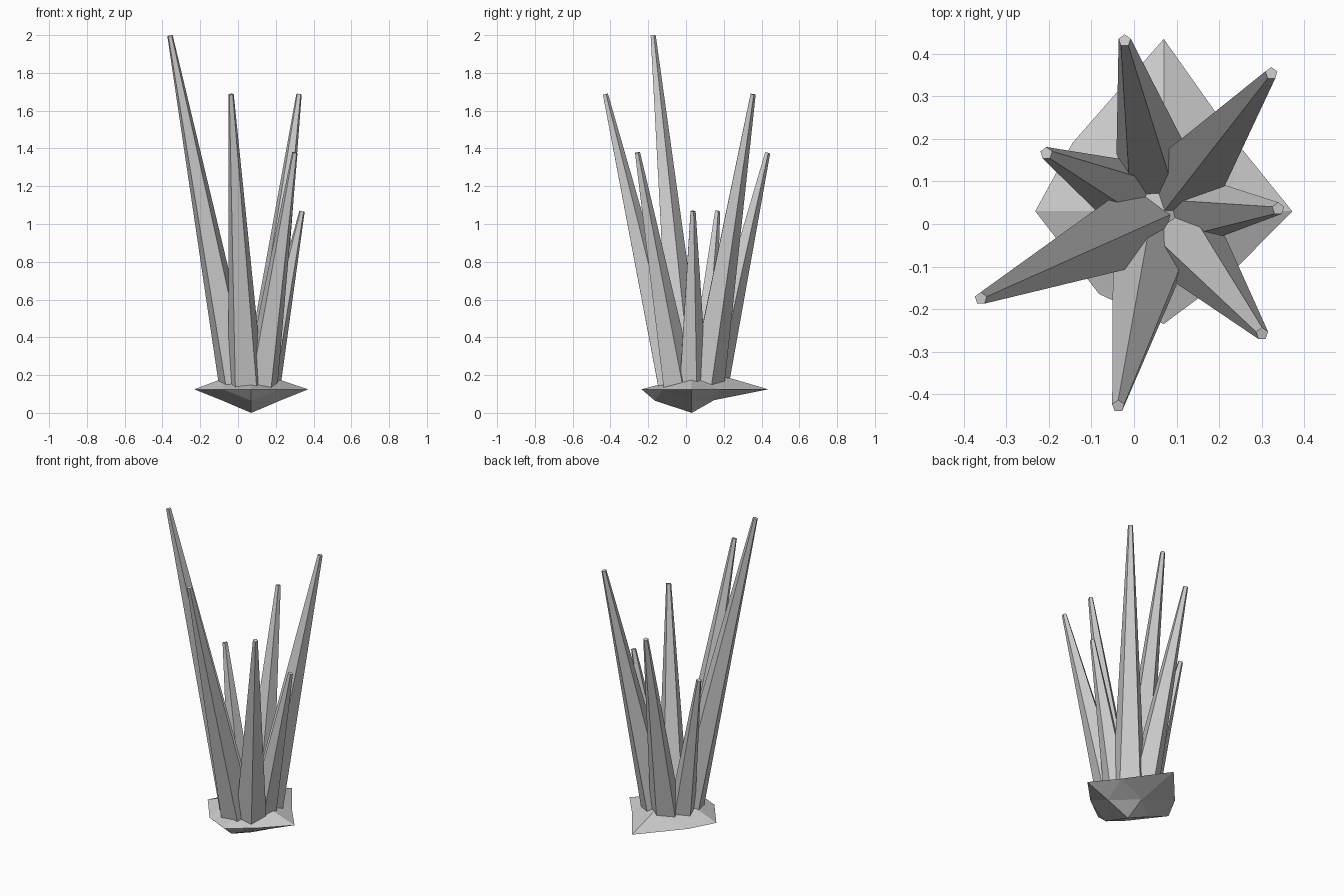
import bpy, bmesh, math
from mathutils import Vector

if "Cube" in bpy.data.objects:
    bpy.data.objects.remove(bpy.data.objects["Cube"])

CX, CY = 0.07, 0.03          # centre of the cluster


def finish(name, bm):
    bmesh.ops.recalc_face_normals(bm, faces=bm.faces)
    mesh = bpy.data.meshes.new(name)
    bm.to_mesh(mesh)
    bm.free()
    ob = bpy.data.objects.new(name, mesh)
    bpy.context.collection.objects.link(ob)
    return ob


# Rock base: a once-subdivided octahedron with uneven radii
bm = bmesh.new()


def point(degrees, radius, z):
    a = math.radians(degrees)
    return bm.verts.new((CX + radius * math.cos(a), CY + radius * math.sin(a), z))


rim_points = [(0, 0.302), (41, 0.235), (90, 0.405), (143, 0.268),
              (180, 0.302), (232, 0.247), (270, 0.265), (315, 0.215)]
rim = [point(a, r, 0.125) for a, r in rim_points]
lower = [(0.15, 0.064), (0.12, 0.068), (0.15, 0.064), (0.195, 0.065)]
upper = [(0.15, 0.175), (0.20, 0.185), (0.15, 0.182), (0.14, 0.158)]
for ring, pole_z in ((lower, 0.0), (upper, 0.20)):
    pole = point(0, 0, pole_z)
    mid = [point(90 * i, r, z) for i, (r, z) in enumerate(ring)]
    for i in range(4):
        a, b = mid[i], mid[(i + 1) % 4]
        r0, r1, r2 = rim[2 * i], rim[2 * i + 1], rim[(2 * i + 2) % 8]
        for tri in ((r0, r1, a), (r1, r2, b), (r1, b, a), (a, b, pole)):
            bm.faces.new(tri)
finish("rock_base", bm)

# Crystals: tapered five-sided spikes, (base x, base y, base radius, tip)
crystals = [
    (-0.004, -0.006, 0.102, (-0.360, -0.175, 1.997)),
    (0.042, -0.070, 0.096, (-0.037, -0.428, 1.687)),
    (0.124, 0.104, 0.099, (0.323, 0.354, 1.687)),
    (0.123, -0.046, 0.091, (0.301, -0.258, 1.378)),
    (0.045, 0.135, 0.091, (-0.022, 0.431, 1.377)),
    (0.150, 0.032, 0.080, (0.339, 0.036, 1.068)),
    (-0.025, 0.075, 0.077, (-0.206, 0.166, 1.068)),
]
for i, (x, y, radius, tip) in enumerate(crystals):
    base, tip = Vector((x, y, 0.15)), Vector(tip)
    axis = tip - base
    bm = bmesh.new()
    turn = Vector((0, 0, 1)).rotation_difference(axis)
    loops = []
    for centre, r in ((base, radius), (tip, 0.015)):
        loops.append([bm.verts.new(centre + turn @ Vector((
            r * math.cos(math.radians(90 + 72 * k)),
            r * math.sin(math.radians(90 + 72 * k)), 0))) for k in range(5)])
    bottom, top = loops
    for k in range(5):
        n = (k + 1) % 5
        bm.faces.new((bottom[k], bottom[n], top[n], top[k]))
    bm.faces.new(bottom[::-1])
    bm.faces.new(top)
    finish(f"crystal_{i + 1}", bm)
